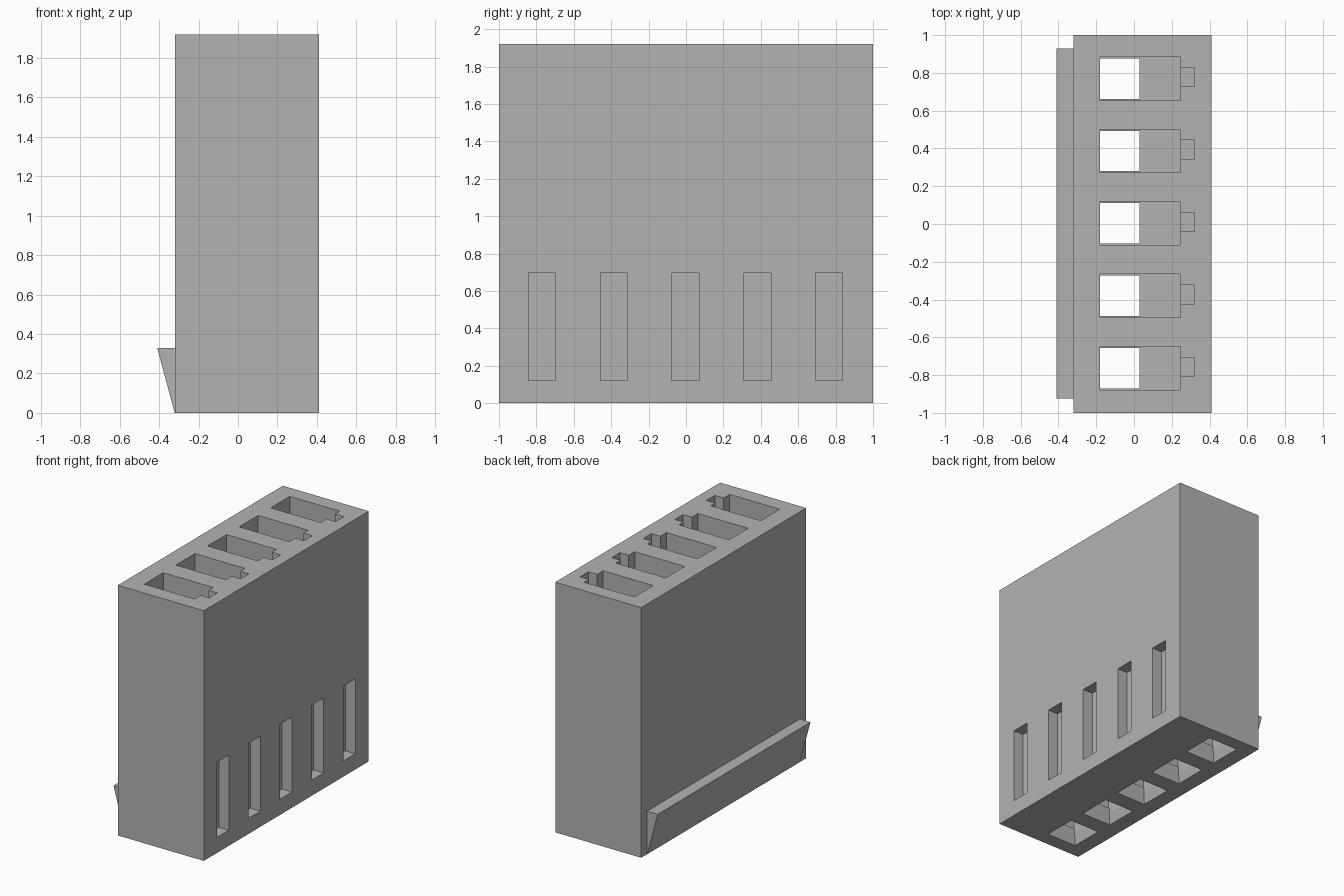
import bpy
import bmesh

old = bpy.data.objects.get("Cube")
if old:
    bpy.data.objects.remove(old, do_unlink=True)

PITCH, COUNT = 0.3835, 5
ROWS = [(i - (COUNT - 1) / 2) * PITCH for i in range(COUNT)]

grey = bpy.data.materials.new("plain grey plastic")
grey.use_nodes = True
COLOUR = (0.45, 0.45, 0.45, 1)
grey.diffuse_color = COLOUR
grey.node_tree.nodes["Principled BSDF"].inputs["Base Color"].default_value = COLOUR


def add_frustum(bm, low, high):
    """Closed block between two rectangles, each (x0, x1, y0, y1, z)."""
    rings = []
    for x0, x1, y0, y1, z in (low, high):
        rings.append([bm.verts.new((x, y, z)) for x, y in
                      ((x0, y0), (x1, y0), (x1, y1), (x0, y1))])
    a, b = rings
    bm.faces.new(a[::-1])
    bm.faces.new(b)
    for i in range(4):
        j = (i + 1) % 4
        bm.faces.new((a[i], a[j], b[j], b[i]))


def make_object(name, pieces):
    bm = bmesh.new()
    for low, high in pieces:
        add_frustum(bm, low, high)
    mesh = bpy.data.meshes.new(name)
    bm.to_mesh(mesh)
    bm.free()
    mesh.materials.append(grey)
    obj = bpy.data.objects.new(name, mesh)
    bpy.context.collection.objects.link(obj)
    return obj


def box(x0, x1, y0, y1, z0, z1):
    return (x0, x1, y0, y1, z0), (x0, x1, y0, y1, z1)


def row_of_boxes(x0, x1, width, z0, z1, shift=0.0):
    return [box(x0, x1, y + shift - width / 2, y + shift + width / 2, z0, z1)
            for y in ROWS]


# Main block
housing = make_object("housing", [box(-0.32, 0.41, -1, 1, 0, 1.92)])

# Flared pin entries, widening toward the underside
flares = [((-0.205, 0.055, y - 0.132, y + 0.132, -0.02),
           (-0.18, 0.03, y - 0.107, y + 0.107, 0.08)) for y in
          [r + 0.003 for r in ROWS]]

cuts = {
    "terminal_cavities": row_of_boxes(-0.18, 0.245, 0.23, 0.12, 2.0, 0.003),
    "key_slots": row_of_boxes(0.2, 0.32, 0.10, 0.75, 2.0, 0.011),
    "pin_holes": row_of_boxes(-0.18, 0.03, 0.214, -0.05, 0.2, 0.003),
    "pin_entry_flares": flares,
    "side_windows": row_of_boxes(0.325, 0.5, 0.144, 0.12, 0.695, -0.002),
}

# Cut every row of openings, then discard its cutter
bpy.context.view_layer.objects.active = housing
for name, pieces in cuts.items():
    cutter = make_object(name, pieces)
    cutter.hide_render = True
    mod = housing.modifiers.new(name, "BOOLEAN")
    mod.operation = "DIFFERENCE"
    mod.solver = "EXACT"
    mod.object = cutter
    bpy.ops.object.modifier_apply(modifier=mod.name)
    bpy.data.objects.remove(cutter, do_unlink=True)

# Wedge-shaped locking ridge along the left-hand long side
make_object("locking_ridge", [((-0.321, -0.32, -0.924, 0.928, 0.0),
                               (-0.41, -0.32, -0.924, 0.928, 0.33))])
